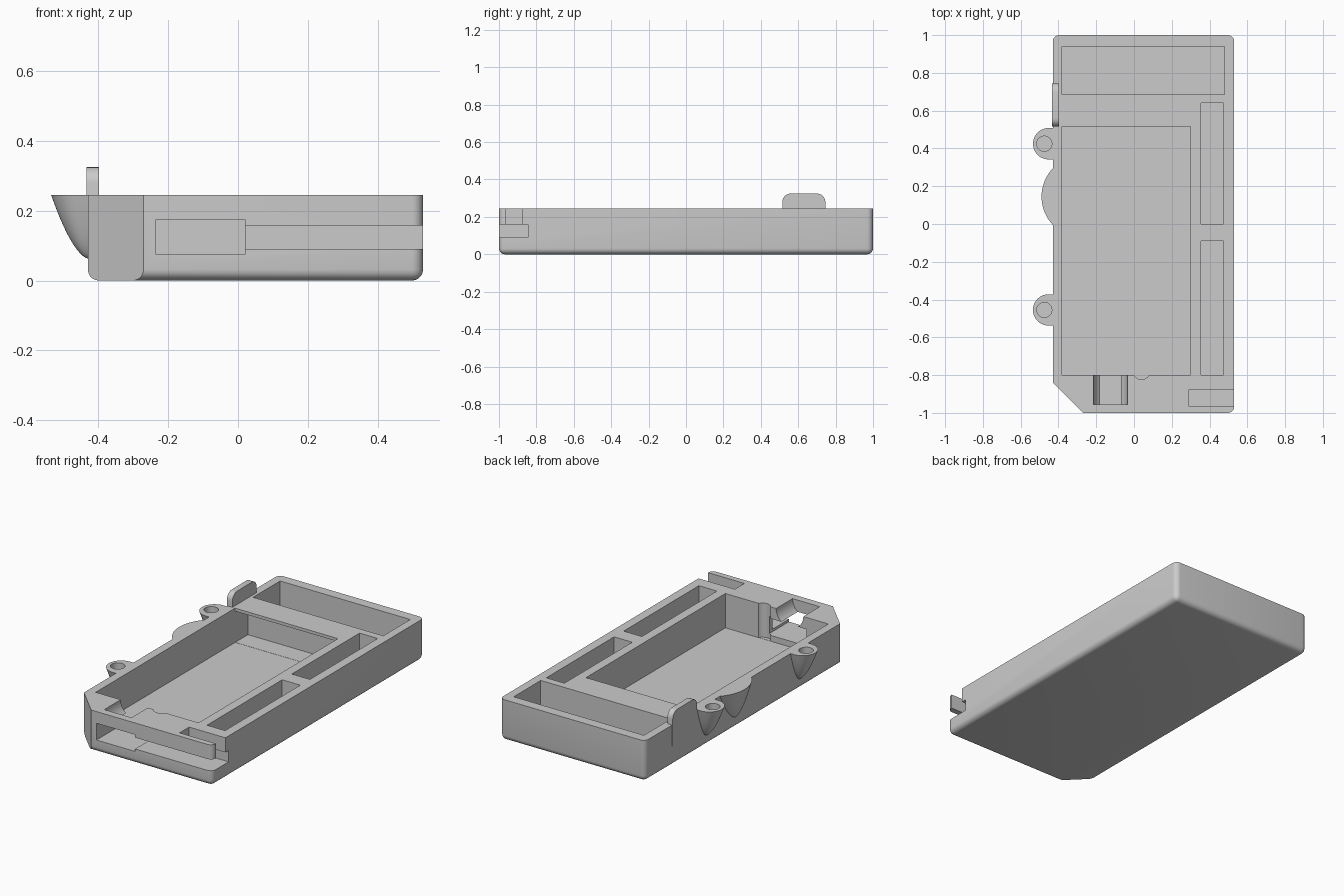
import bpy, bmesh, math
from mathutils import Matrix, Vector

cube = bpy.data.objects.get("Cube")
if cube:
    bpy.data.objects.remove(cube, do_unlink=True)

grey = bpy.data.materials.new("plain grey")
grey.use_nodes = True
colour = (0.6, 0.6, 0.6, 1)
grey.diffuse_color = colour
grey.node_tree.nodes["Principled BSDF"].inputs["Base Color"].default_value = colour

TOP, SIDE = 0.245, -0.43


def finish(name, bm):
    bmesh.ops.recalc_face_normals(bm, faces=bm.faces)
    mesh = bpy.data.meshes.new(name)
    bm.to_mesh(mesh)
    bm.free()
    mesh.materials.append(grey)
    ob = bpy.data.objects.new(name, mesh)
    bpy.context.collection.objects.link(ob)
    return ob


def box_bm(x, y, z):
    bm = bmesh.new()
    bmesh.ops.create_cube(bm, size=1)
    for v in bm.verts:
        v.co = [r[0] if c < 0 else r[1] for c, r in zip(v.co, (x, y, z))]
    return bm


def box(name, x, y, z):
    return finish(name, box_bm(x, y, z))


def cylinder(name, centre, radius, depth, along_y=False):
    bm = bmesh.new()
    turn = Matrix.Rotation(math.pi / 2, 4, 'X') if along_y else Matrix()
    bmesh.ops.create_cone(bm, cap_ends=True, segments=40, radius1=radius, radius2=radius,
                          depth=depth, matrix=Matrix.Translation(centre) @ turn)
    return finish(name, bm)


def cut(target, cutter):
    mod = target.modifiers.new(cutter.name, 'BOOLEAN')
    mod.operation, mod.solver, mod.object = 'DIFFERENCE', 'EXACT', cutter
    cutter.hide_render = True
    cutter.hide_set(True)


def apply_and_clean(ob):
    # Bake the cuts and remove the cutters
    cutters = [m.object for m in ob.modifiers]
    deps = bpy.context.evaluated_depsgraph_get()
    deps.update()
    mesh = bpy.data.meshes.new_from_object(ob.evaluated_get(deps))
    ob.modifiers.clear()
    ob.data = mesh
    for c in cutters:
        bpy.data.objects.remove(c, do_unlink=True)


# Tray body: rounded upright corners and bottom rim
bm = box_bm((SIDE, 0.53), (-1, 1), (0, TOP))
rim = [e for e in bm.edges if not all(v.co.z > 0.1 for v in e.verts)]
bmesh.ops.bevel(bm, geom=rim, offset=0.032, segments=5, profile=0.5, affect='EDGES')
body = finish("tray_body", bm)

# Clipped front corner
bm = box_bm((-0.3, 0.3), (-0.3, 0), (-0.1, 0.4))
bm.transform(Matrix.Translation((-0.35, -0.92, 0)) @ Matrix.Rotation(-math.pi / 4, 4, 'Z'))
cut(body, finish("corner_cutter", bm))

# Open compartments
FLOOR, OVER = 0.04, 0.3
for name, x, y in (("rear", (-0.38, 0.48), (0.685, 0.94)),
                   ("main", (-0.38, 0.30), (-0.80, 0.515)),
                   ("side_rear", (0.355, 0.475), (0, 0.64)),
                   ("side_front", (0.355, 0.475), (-0.80, -0.09))):
    cut(body, box(name + "_pocket_cutter", x, y, (FLOOR, OVER)))
# Main compartment runs on below a thin lip
cut(body, box("undercut_cutter", (-0.379, 0.299), (0.4, 0.635), (FLOOR + 0.001, 0.227)))

# Front slot, its wide mouth, and the notch above its open end
cut(body, box("slot_cutter", (-0.1, 0.6), (-1.1, -0.845), (0.09, 0.158)))
cut(body, box("mouth_cutter", (-0.235, 0.02), (-1.1, -0.78), (0.075, 0.175)))
cut(body, box("notch_cutter", (0.29, 0.6), (-0.965, -0.875), (0.12, OVER)))

# Half-round plug opening and upright finger groove in the front wall
cut(body, cylinder("plug_cutter", (-0.125, -0.8675, TOP + 0.001), 0.09, 0.175, True))
cut(body, cylinder("groove_cutter", (0.04, -0.777, 0.171), 0.046, 0.26))
apply_and_clean(body)


def side_swell(name, outline, y):
    """Outline of (reach, offset) points, shrinking toward the wall as it descends."""
    bm = bmesh.new()
    rings = []
    steps = 12
    for i in range(steps + 1):
        t = i / steps
        s = max(1 - t, 0.02)
        z = TOP - 0.183 * (1 - s ** 1.7)
        rings.append([bm.verts.new((SIDE + 0.004 - d * s, y + o * s, z)) for d, o in outline])
    n = len(outline)
    for a, b in zip(rings, rings[1:]):
        for k in range(n):
            bm.faces.new((a[k], a[(k + 1) % n], b[(k + 1) % n], b[k]))
    bm.faces.new(rings[0])
    bm.faces.new(rings[-1])
    return finish(name, bm)


def arc(centre, radius, half_angle, count=24):
    angles = [half_angle * (2 * i / count - 1) for i in range(count + 1)]
    return [(centre + radius * math.cos(a), radius * math.sin(a)) for a in angles]


# Screw lugs and the middle swell on the side wall
smooth = [body]
lug_outline = [(0, -0.083)] + arc(0.026, 0.083, math.pi / 2) + [(0, 0.083)]
for name, y in (("rear_lug", 0.425), ("front_lug", -0.455)):
    lug = side_swell(name, lug_outline, y)
    cut(lug, cylinder(name + "_hole_cutter", (-0.475, y, TOP), 0.04, 0.08))
    apply_and_clean(lug)
    smooth.append(lug)
smooth.append(side_swell("middle_swell", arc(-0.154, 0.2175, 0.76), 0.145))

# Upright tab with rounded top corners
bm = box_bm((-0.434, -0.398), (0.515, 0.745), (0.12, 0.325))
ends = [e for e in bm.edges if all(v.co.z > 0.3 for v in e.verts)
        and abs(e.verts[0].co.x - e.verts[1].co.x) > 0.01]
bmesh.ops.bevel(bm, geom=ends, offset=0.045, segments=6, profile=0.5, affect='EDGES')
smooth.append(finish("side_tab", bm))

# Smooth the rounds, keep the edges crisp
bpy.ops.object.select_all(action='DESELECT')
for ob in smooth:
    ob.select_set(True)
bpy.context.view_layer.objects.active = body
bpy.ops.object.shade_smooth_by_angle(angle=math.radians(30))
